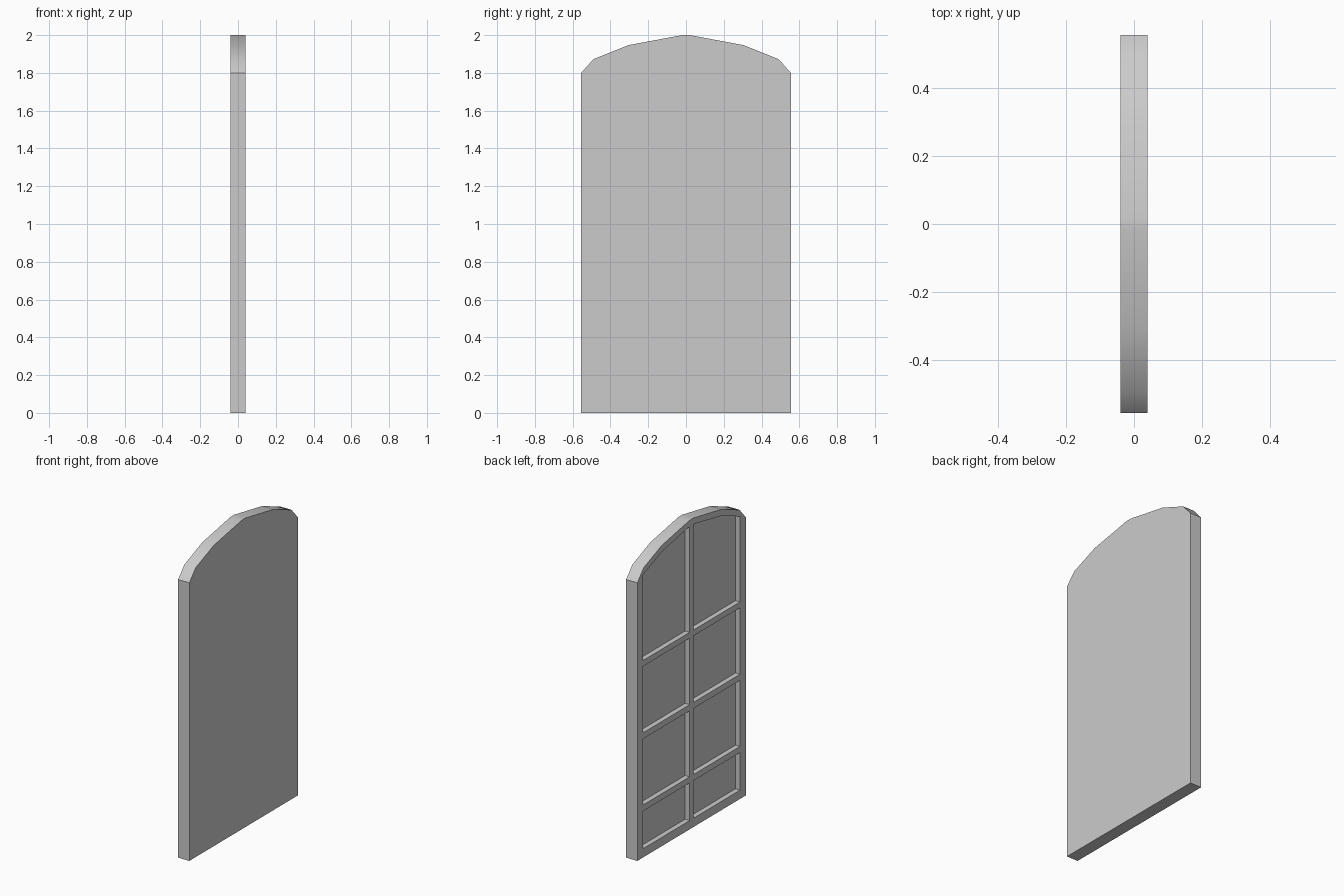
import bpy, bmesh

if "Cube" in bpy.data.objects:
    bpy.data.objects.remove(bpy.data.objects["Cube"])

HALF_T = 0.04          # half thickness along x
RECESS = 0.032         # depth of the pane recesses
MULLION = 0.02         # half width of the glazing bars
SIDE = 0.495           # inner edge of the side stiles


def add_prism(bm, pts, x0, x1):
    """Extrude a (y, z) outline from x0 to x1."""
    face = bm.faces.new([bm.verts.new((x0, y, z)) for y, z in pts])
    ext = bmesh.ops.extrude_face_region(bm, geom=[face])
    verts = [v for v in ext["geom"] if isinstance(v, bmesh.types.BMVert)]
    bmesh.ops.translate(bm, verts=verts, vec=(x1 - x0, 0, 0))


def make_object(name, prisms):
    bm = bmesh.new()
    for prism in prisms:
        add_prism(bm, *prism)
    bmesh.ops.recalc_face_normals(bm, faces=bm.faces)
    mesh = bpy.data.meshes.new(name)
    bm.to_mesh(mesh)
    bm.free()
    obj = bpy.data.objects.new(name, mesh)
    bpy.context.collection.objects.link(obj)
    return obj


# Arched slab outline, mirrored about y = 0
half = [(0.555, 0), (0.555, 1.8), (0.49, 1.873), (0.305, 1.947), (0.02, 2.0)]
outline = half + [(-y, z) for y, z in reversed(half)]
window = make_object("arched_window", [(outline, -HALF_T, HALF_T)])

# Pane recesses: three rectangular rows and an arched top row, on both sides
rows = [(0.057, 0.30), (0.34, 0.767), (0.807, 1.237)]
panes = [[(MULLION, a), (SIDE, a), (SIDE, b), (MULLION, b)] for a, b in rows]
panes.append([(MULLION, 1.275), (SIDE, 1.275), (SIDE, 1.829),
              (0.305, 1.905), (MULLION, 1.96)])
cuts = [([(s * y, z) for y, z in p], -HALF_T - 0.05, -HALF_T + RECESS)
        for p in panes for s in (1, -1)]
cutter = make_object("pane_cutter", cuts)
cutter.hide_render = True

# Carve the recesses into the -x side
mod = window.modifiers.new("pane_recesses", 'BOOLEAN')
mod.operation = 'DIFFERENCE'
mod.solver = 'EXACT'
mod.object = cutter
bpy.context.view_layer.objects.active = window
window.select_set(True)
bpy.ops.object.modifier_apply(modifier=mod.name)
bpy.data.objects.remove(cutter, do_unlink=True)

# Smooth arch, sharp corners
bpy.ops.object.shade_smooth_by_angle(angle=0.52)
